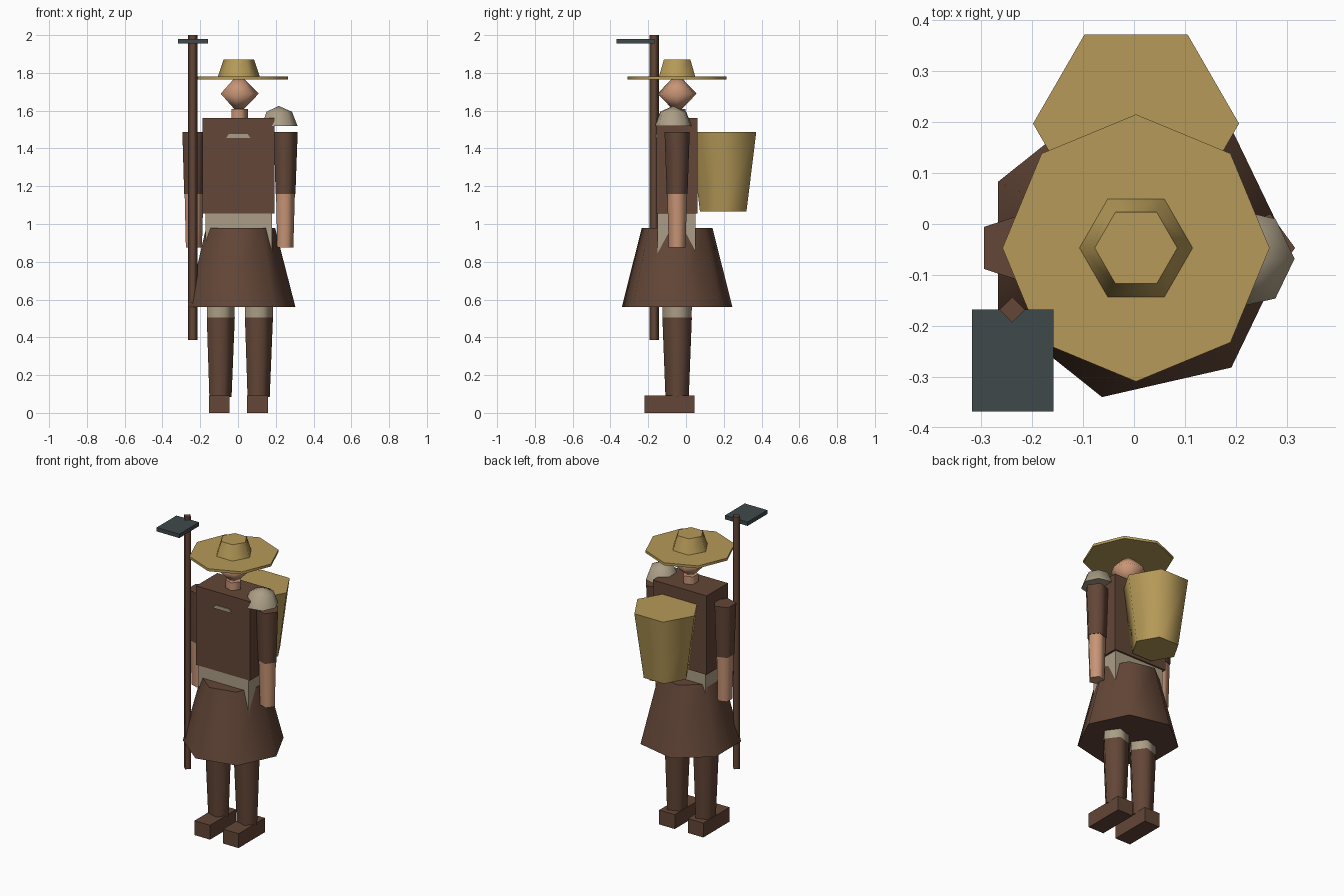
import bpy, bmesh, math

cube = bpy.data.objects.get("Cube")
if cube:
    bpy.data.objects.remove(cube, do_unlink=True)


def material(name, r, g, b):
    # 8-bit display colour converted to linear
    lin = [((c / 255 + 0.055) / 1.055) ** 2.4 for c in (r, g, b)] + [1]
    m = bpy.data.materials.new(name)
    m.use_nodes = True
    m.diffuse_color = lin
    m.node_tree.nodes["Principled BSDF"].inputs["Base Color"].default_value = lin
    return m


BROWN = material("brown cloth", 99, 70, 55)
STRAW = material("straw", 182, 154, 88)
CREAM = material("cream linen", 171, 158, 134)
SKIN = material("skin", 200, 149, 118)
SLATE = material("dark slate", 64, 73, 74)

CX, CY = 0.004, -0.047   # body axis


def finish(name, bm, mat):
    bmesh.ops.recalc_face_normals(bm, faces=bm.faces)
    mesh = bpy.data.meshes.new(name)
    bm.to_mesh(mesh)
    bm.free()
    mesh.materials.append(mat)
    obj = bpy.data.objects.new(name, mesh)
    bpy.context.collection.objects.link(obj)
    return obj


def lathe(name, mat, sides, profile, x=CX, y=CY):
    """Few-sided turned solid from (radius, z) points: smooth sides, flat caps."""
    bm = bmesh.new()
    rings = []
    for r, z in profile:
        if r == 0:
            rings.append([bm.verts.new((x, y, z))] * sides)
            continue
        angles = [math.tau * i / sides for i in range(sides)]
        rings.append([bm.verts.new((x + r * math.cos(a), y + r * math.sin(a), z))
                      for a in angles])
    for low, high in zip(rings, rings[1:]):
        for i in range(sides):
            j = (i + 1) % sides
            quad = dict.fromkeys((low[i], low[j], high[j], high[i]))
            bm.faces.new(list(quad)).smooth = True
    for ring, (r, z) in ((rings[0], profile[0]), (rings[-1], profile[-1])):
        if r > 0:
            cap = bm.faces.new(ring)
            for e in cap.edges:
                e.smooth = False
    return finish(name, bm, mat)


def box(name, mat, xs, ys, zs, taper=1.0):
    """Box between limits; taper narrows the top in x."""
    bm = bmesh.new()
    bmesh.ops.create_cube(bm, size=1)
    for v in bm.verts:
        k = taper if v.co.z > 0 else 1
        v.co = [(a + b) / 2 + (b - a) * c * f
                for (a, b), c, f in zip((xs, ys, zs), v.co, (k, 1, 1))]
    return finish(name, bm, mat)


# Legs, shoes and arms
for side, s in (("left", 1), ("right", -1)):
    lx, ax = CX - 0.002 + 0.101 * s, CX + 0.242 * s
    box(side + "_shoe", BROWN, (lx - 0.055, lx + 0.055), (-0.22, 0.045), (0, 0.092))
    lathe(side + "_legging", BROWN, 5, [(0.065, 0.085), (0.082, 0.505)], lx)
    lathe(side + "_short", CREAM, 5, [(0.081, 0.505), (0.085, 0.85)], lx)
    lathe(side + "_sleeve", BROWN, 5, [(0.058, 1.16), (0.07, 1.487)], ax)
    lathe(side + "_forearm", SKIN, 5, [(0.047, 0.875), (0.055, 1.16)], ax)

# Body
lathe("skirt", BROWN, 7, [(0.3, 0.56), (0.192, 0.98)])
box("waist", CREAM, (-0.173, 0.181), (-0.15, 0.05), (0.83, 1.06))
box("torso", BROWN, (-0.188, 0.193), (-0.155, 0.06), (1.055, 1.56))
box("chest_strip", CREAM, (-0.063, 0.066), (-0.162, -0.154), (1.455, 1.476), 0.78)

# Shoulder pad: half of a coarse sphere
pad = [(0.1 * math.cos(a), 1.52 + 0.105 * math.sin(a)) for a in (0, math.pi / 4)]
lathe("left_shoulder_pad", CREAM, 7, pad + [(0, 1.625)], 0.215, -0.068)

# Head and hat
lathe("neck", SKIN, 5, [(0.048, 1.55), (0.048, 1.61)])
lathe("head", SKIN, 7, [(0, 1.582), (0.106, 1.69), (0, 1.798)])
lathe("hat_brim", STRAW, 8, [(0.262, 1.764), (0.262, 1.78)])
lathe("hat_crown", STRAW, 6, [(0.111, 1.78), (0.081, 1.87)])

# Back basket
lathe("basket", STRAW, 6, [(0.142, 1.065), (0.202, 1.487)], CX, 0.197)

# Hoe
lathe("hoe_handle", BROWN, 4, [(0.025, 0.387), (0.025, 2.0)], -0.239, -0.168)
box("hoe_blade", SLATE, (-0.318, -0.158), (-0.368, -0.168), (1.955, 1.98))
